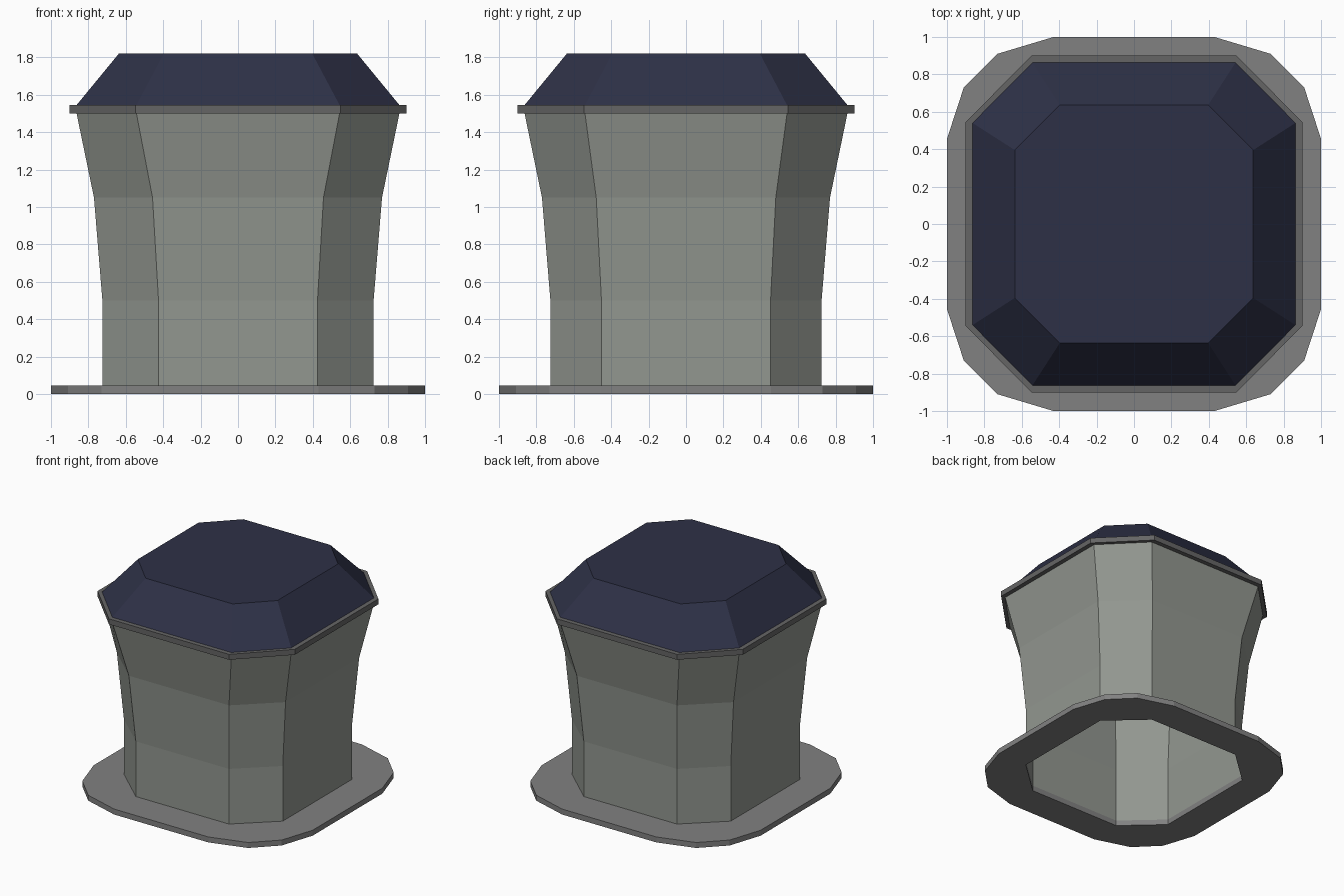
import bpy, bmesh

if "Cube" in bpy.data.objects:
    bpy.data.objects.remove(bpy.data.objects["Cube"])


def mirrored_ring(corner, z):
    """Mirror the points of one corner (+x side to +y side) round all four quadrants."""
    pts = []
    for sx, sy in ((1, 1), (-1, 1), (-1, -1), (1, -1)):
        q = [(sx * x, sy * y, z) for x, y in corner]
        pts += q if sx * sy > 0 else q[::-1]
    return pts


def octagon(half, cx, cy):
    return [(half, cy), (cx, half)]


def loft(name, sections, color, cap_top=False, closed=False):
    """Skin a stack of (corner, z) rings; closed joins the last ring to the first."""
    bm = bmesh.new()
    rings = [[bm.verts.new(p) for p in mirrored_ring(c, z)] for c, z in sections]
    pairs = list(zip(rings, rings[1:]))
    if closed:
        pairs.append((rings[-1], rings[0]))
    n = len(rings[0])
    for a, b in pairs:
        for i in range(n):
            j = (i + 1) % n
            bm.faces.new((a[i], a[j], b[j], b[i]))
    if cap_top:
        bm.faces.new(rings[-1])
    mesh = bpy.data.meshes.new(name)
    bm.to_mesh(mesh)
    bm.free()
    mat = bpy.data.materials.new(name + "_color")
    mat.diffuse_color = (*color, 1)
    mat.use_nodes = True
    mat.node_tree.nodes["Principled BSDF"].inputs["Base Color"].default_value = mat.diffuse_color
    mesh.materials.append(mat)
    obj = bpy.data.objects.new(name, mesh)
    bpy.context.collection.objects.link(obj)
    return obj


foot = octagon(0.725, 0.425, 0.452)
crown = octagon(0.863, 0.543, 0.54)

# Ground flange: outer outline has four points per corner, hole follows the wall
outer = [(1.0, 0.455), (0.91, 0.73), (0.73, 0.91), (0.43, 1.0)]
inner = [foot[0], foot[0], foot[1], foot[1]]
flange = loft("base_flange", [(outer, 0), (outer, 0.045), (inner, 0.045), (inner, 0)],
              (0.22, 0.22, 0.22), closed=True)
bm = bmesh.new()
bm.from_mesh(flange.data)
bmesh.ops.remove_doubles(bm, verts=bm.verts, dist=0.0001)
bm.to_mesh(flange.data)
bm.free()

# Hollow flared wall
loft("flared_wall", [(foot, 0), (foot, 0.5), (octagon(0.77, 0.457, 0.48), 1.05),
                     (crown, 1.5)], (0.29, 0.31, 0.28))

# Rim ring around the top of the wall
edge = octagon(0.9, 0.548, 0.545)
loft("top_rim", [(edge, 1.5), (edge, 1.545), (crown, 1.545), (crown, 1.5)],
     (0.13, 0.13, 0.13), closed=True)

# Sloped roof with a flat top
loft("roof", [(crown, 1.545), (octagon(0.637, 0.397, 0.395), 1.82)],
     (0.027, 0.03, 0.062), cap_top=True)
